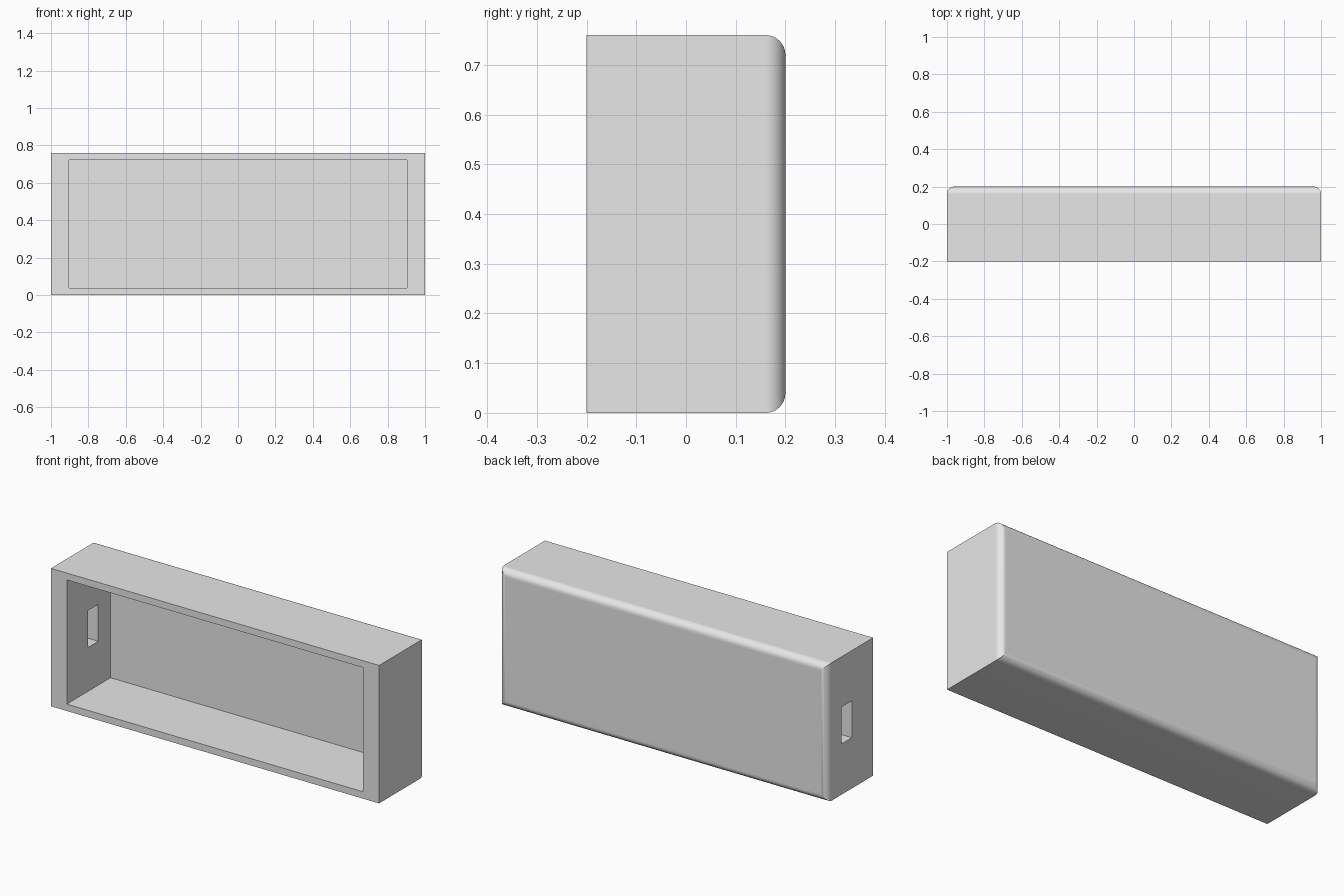
import bpy
import bmesh
import math
from mathutils import Vector

if "Cube" in bpy.data.objects:
    bpy.data.objects.remove(bpy.data.objects["Cube"], do_unlink=True)

WIDTH, DEPTH, HEIGHT = 2.0, 0.4, 0.76
RADIUS = 0.04


def make_material(name, colour):
    mat = bpy.data.materials.new(name)
    mat.use_nodes = True
    mat.diffuse_color = colour
    mat.node_tree.nodes["Principled BSDF"].inputs["Base Color"].default_value = colour
    return mat


def make_box(name, low, high, round_back=0.0):
    """Box between two corners, optionally rounding the edges of its back face."""
    low, high = Vector(low), Vector(high)
    bm = bmesh.new()
    bmesh.ops.create_cube(bm, size=1)
    bmesh.ops.scale(bm, vec=high - low, verts=bm.verts)
    bmesh.ops.translate(bm, vec=(low + high) / 2, verts=bm.verts)
    if round_back:
        edges = [e for e in bm.edges if all(v.co.y > high.y - 0.001 for v in e.verts)]
        bmesh.ops.bevel(bm, geom=edges, offset=round_back, segments=10,
                        profile=0.5, affect='EDGES')
    mesh = bpy.data.meshes.new(name)
    bm.to_mesh(mesh)
    bm.free()
    obj = bpy.data.objects.new(name, mesh)
    bpy.context.collection.objects.link(obj)
    return obj


def cut(target, cutter):
    """Subtract the cutter and discard it."""
    bpy.context.view_layer.objects.active = target
    mod = target.modifiers.new("cut", 'BOOLEAN')
    mod.operation = 'DIFFERENCE'
    mod.solver = 'EXACT'
    mod.object = cutter
    bpy.ops.object.modifier_apply(modifier=mod.name)
    bpy.data.objects.remove(cutter, do_unlink=True)


# Case shell with a rounded back rim
case = make_box("case_shell", (-WIDTH / 2, -DEPTH / 2, 0),
                (WIDTH / 2, DEPTH / 2, HEIGHT), RADIUS)
case.data.materials.append(make_material("light grey", (0.8, 0.8, 0.8, 1)))

# Open front cavity
cut(case, make_box("cavity_cutter", (-0.903, -0.3, 0.038), (0.903, 0.18, 0.722)))

# Rectangular port through one end wall
cut(case, make_box("port_cutter", (-1.1, -0.015, 0.28), (-0.85, 0.073, 0.483)))

# Smooth the rounded rim, keep flat faces flat
bpy.ops.object.select_all(action='DESELECT')
case.select_set(True)
bpy.context.view_layer.objects.active = case
bpy.ops.object.shade_smooth_by_angle(angle=math.radians(30))
weighted = case.modifiers.new("flat_normals", 'WEIGHTED_NORMAL')
weighted.keep_sharp = True
